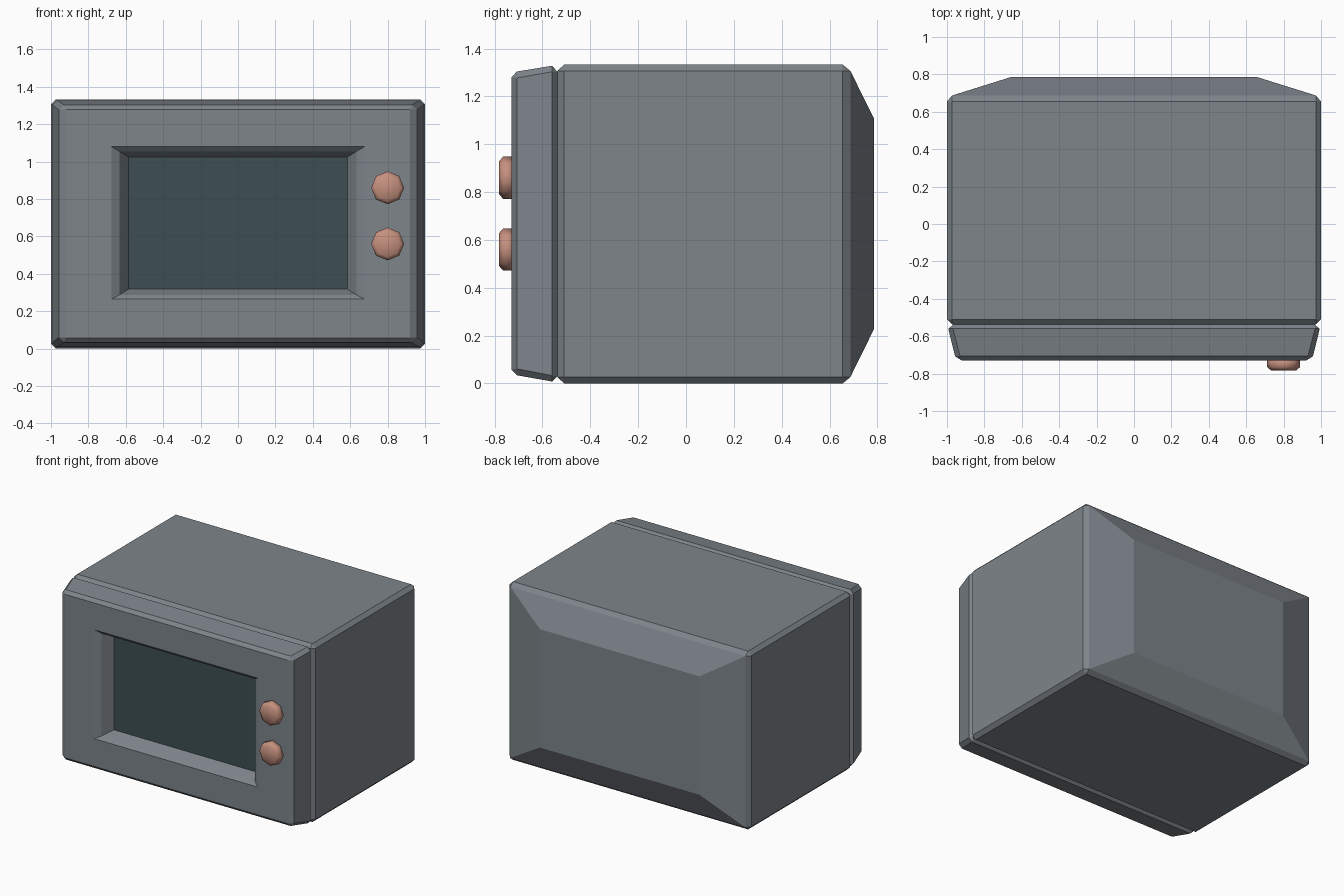
import bpy, bmesh, math
from mathutils import Matrix

if "Cube" in bpy.data.objects:
    bpy.data.objects.remove(bpy.data.objects["Cube"])


def material(name, rgb):
    m = bpy.data.materials.new(name)
    m.diffuse_color = (*rgb, 1)
    m.use_nodes = True
    m.node_tree.nodes["Principled BSDF"].inputs["Base Color"].default_value = m.diffuse_color
    return m


grey = material("slate grey", (0.205, 0.232, 0.255))
glass = material("dark teal glass", (0.047, 0.076, 0.084))
copper = material("copper pink", (0.56, 0.28, 0.21))


def finish(name, bm, mats):
    mesh = bpy.data.meshes.new(name)
    bm.to_mesh(mesh)
    bm.free()
    for m in mats:
        mesh.materials.append(m)
    ob = bpy.data.objects.new(name, mesh)
    bpy.context.collection.objects.link(ob)
    return ob


def loft(name, rings, mats):
    """Skin rectangles (y, half width, z low, z high, corner cut) from back to front."""
    bm = bmesh.new()
    loops = []
    for y, w, a, b, c in rings:
        pts = [(w, a + c), (w, b - c), (w - c, b), (-w + c, b),
               (-w, b - c), (-w, a + c), (-w + c, a), (w - c, a)]
        loops.append([bm.verts.new((x, y, z)) for x, z in pts])
    for p, q in zip(loops, loops[1:]):
        for i in range(8):
            j = (i + 1) % 8
            bm.faces.new((p[i], p[j], q[j], q[i]))
    bm.faces.new(loops[0])
    # last cap takes the last material
    bm.faces.new(loops[-1]).material_index = len(mats) - 1
    bmesh.ops.remove_doubles(bm, verts=bm.verts, dist=1e-5)
    bmesh.ops.recalc_face_normals(bm, faces=bm.faces)
    return finish(name, bm, mats)


# cabinet with bevelled edges and tapered back
loft("cabinet", [
    (0.785, 0.66, 0.225, 1.11, 0),
    (0.687, 0.973, 0.026, 1.307, 0),
    (0.655, 1.0, 0.0, 1.333, 0.027),
    (-0.51, 1.0, 0.0, 1.333, 0.027),
    (-0.537, 0.973, 0.026, 1.307, 0)], [grey])

# front door, narrowing forward, with the sunken window
loft("door", [
    (-0.537, 0.965, 0.03, 1.303, 0),
    (-0.56, 0.993, 0.008, 1.328, 0.025),
    (-0.707, 0.957, 0.034, 1.304, 0.027),
    (-0.73, 0.92, 0.058, 1.28, 0),
    (-0.73, 0.676, 0.265, 1.08, 0),
    (-0.706, 0.634, 0.288, 1.055, 0),
    (-0.63, 0.586, 0.318, 1.025, 0)], [grey, glass])

# two eight-sided control knobs
for label, z in (("upper", 0.86), ("lower", 0.56)):
    bm = bmesh.new()
    loops = []
    for y, r in ((-0.72, 0.088), (-0.765, 0.088), (-0.782, 0.068)):
        loops.append([bm.verts.new((0.8 + r * math.cos(i * math.pi / 4), y,
                                    z + r * math.sin(i * math.pi / 4))) for i in range(8)])
    for p, q in zip(loops, loops[1:]):
        for i in range(8):
            j = (i + 1) % 8
            bm.faces.new((p[i], p[j], q[j], q[i]))
    bm.faces.new(loops[0])
    bm.faces.new(loops[-1])
    bmesh.ops.recalc_face_normals(bm, faces=bm.faces)
    for f in bm.faces:
        f.smooth = True
    finish(label + "_knob", bm, [copper])
